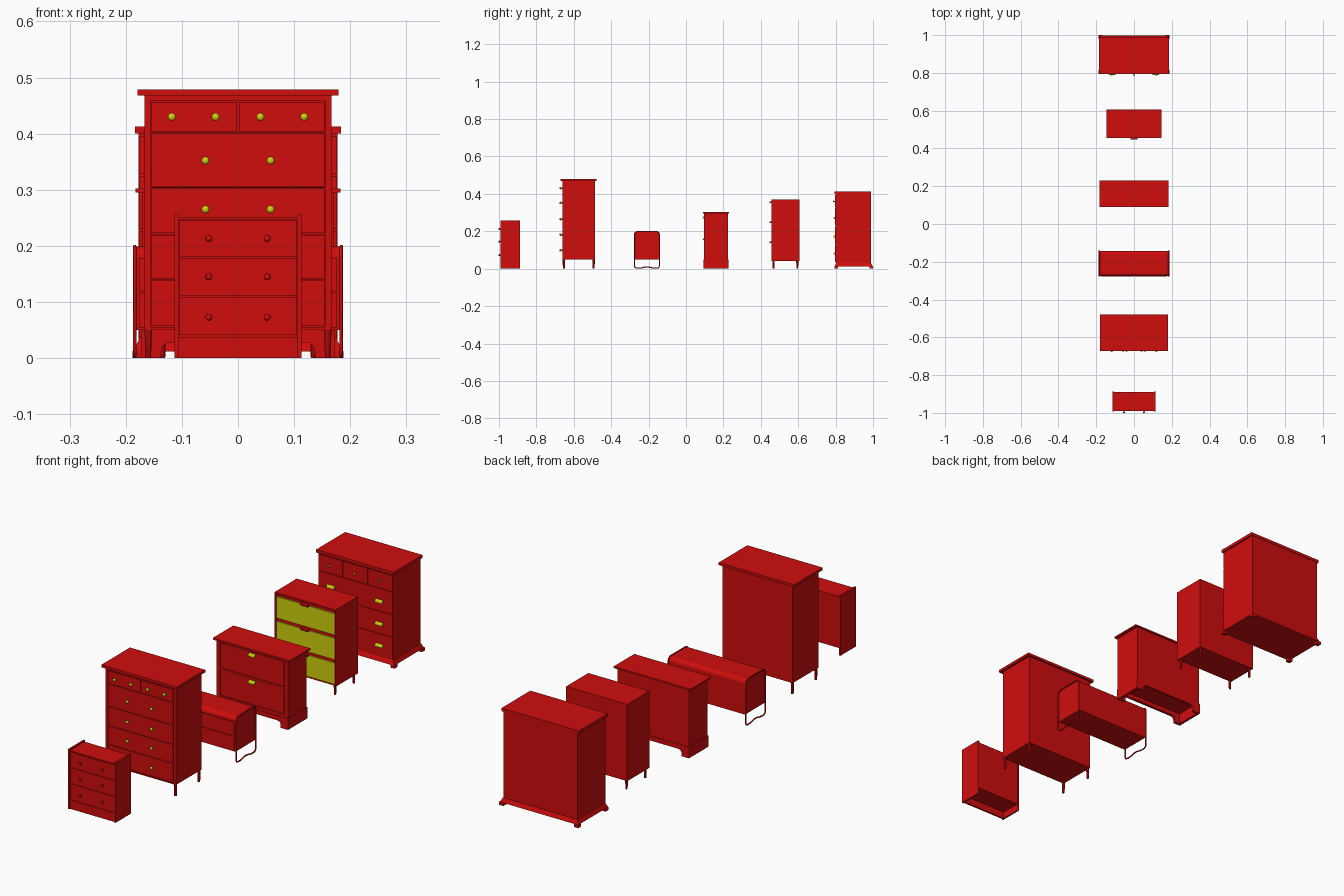
import bpy, bmesh, math
from mathutils import Vector, Matrix

if "Cube" in bpy.data.objects:
    bpy.data.objects.remove(bpy.data.objects["Cube"], do_unlink=True)


def material(name, rgb):
    m = bpy.data.materials.new(name)
    m.use_nodes = True
    m.diffuse_color = (*rgb, 1)
    m.node_tree.nodes["Principled BSDF"].inputs["Base Color"].default_value = (*rgb, 1)
    return m


RED = material("red paint", (0.63, 0.004, 0.004))
YELLOW = material("yellow paint", (0.63, 0.63, 0.004))


def finish(name, bm, mat, smooth=False):
    bmesh.ops.recalc_face_normals(bm, faces=bm.faces)
    mesh = bpy.data.meshes.new(name)
    bm.to_mesh(mesh)
    bm.free()
    mesh.materials.append(mat)
    if smooth:
        for p in mesh.polygons:
            p.use_smooth = True
    ob = bpy.data.objects.new(name, mesh)
    bpy.context.collection.objects.link(ob)
    return ob


def box(name, x, y, z, mat=RED, flare=0):
    """Box from (min, max) spans; flare widens the lower edge."""
    bm = bmesh.new()
    bmesh.ops.create_cube(bm, size=1)
    for v in bm.verts:
        px, py, pz = (s[0] if c < 0 else s[1] for s, c in zip((x, y, z), v.co))
        if v.co.z < 0:
            px += math.copysign(flare, v.co.x)
            py += math.copysign(flare, v.co.y)
        v.co = (px, py, pz)
    return finish(name, bm, mat)


def slab(name, half, y, z, mat=RED, flare=0):
    return box(name, (-half, half), y, z, mat, flare)


def prism(name, outline, axis, span):
    """Extrude a flat outline along x (outline in y,z) or y (outline in x,z)."""
    bm = bmesh.new()
    at = (lambda a, b: (span[0], a, b)) if axis == "x" else (lambda a, b: (a, span[0], b))
    face = bm.faces.new([bm.verts.new(at(*p)) for p in outline])
    ext = bmesh.ops.extrude_face_region(bm, geom=[face])
    d = span[1] - span[0]
    move = Vector((d, 0, 0) if axis == "x" else (0, d, 0))
    bmesh.ops.translate(bm, vec=move, verts=[g for g in ext["geom"] if isinstance(g, bmesh.types.BMVert)])
    return finish(name, bm, RED)


def knob(name, x, y, z, r, mat):
    """Ball knob on a short stem, in front of the face at y."""
    bm = bmesh.new()
    turn = Matrix.Translation((x, y - r * .6, z)) @ Matrix.Rotation(math.pi / 2, 4, "X")
    bmesh.ops.create_cone(bm, cap_ends=True, segments=8, radius1=r * .5, radius2=r * .5, depth=r * 1.4, matrix=turn)
    ball = Matrix.Translation((x, y - r * 1.5, z)) @ Matrix.Rotation(math.pi / 2, 4, "X") @ Matrix.Diagonal((1, 1, .7, 1))
    bmesh.ops.create_uvsphere(bm, u_segments=12, v_segments=8, radius=r, matrix=ball)
    finish(name, bm, mat, True)


def cup_pull(name, x, y, z, w):
    """Half-round cup pull."""
    arc = [(y - .009 * math.sin(a), z - .005 + .012 * math.cos(a)) for a in
           [math.pi / 2 * i / 5 for i in range(6)]]
    ob = prism(name, arc + [(y, z - .005)], "x", (x - w / 2, x + w / 2))
    ob.data.materials[0] = YELLOW


def legs(name, xs, ys, top, r):
    """Four tapered round legs."""
    for sx, side in ((1, "left"), (-1, "right")):
        for y, end in zip(ys, ("front", "back")):
            bm = bmesh.new()
            bmesh.ops.create_cone(bm, cap_ends=True, segments=10, radius1=r * .75, radius2=r, depth=top,
                                  matrix=Matrix.Translation((sx * xs, y, top / 2)))
            finish(f"{name}_{end}_{side}", bm, RED)


def frame_front(name, half, side, y, rows, back=.004):
    """Stiles and rails around drawer openings; rows are (bottom, top), top row first."""
    yy = (y, y + back)
    for s, label in ((1, "left"), (-1, "right")):
        box(f"{name}_stile_{label}", sorted((s * side, s * half)), yy, (rows[-1][0] - .003, rows[0][1] + .003))
    for i, (upper, lower) in enumerate(zip(rows, rows[1:])):
        slab(f"{name}_rail_{i}", side, yy, (lower[1] + .0015, upper[0] - .0015))


# Small chest with raised side panels and an open plinth
slab("small_chest_body", .106, (-.985, -.89), (.03, .25))
for s in (1, -1):
    box("small_chest_side", sorted((s * .106, s * .113)), (-.992, -.887), (0, .257))
slab("small_chest_plinth", .106, (-.988, -.98), (0, .038))
slab("small_chest_top", .106, (-.990, -.89), (.247, .251))
for z0, z1, zk in ((.181, .245, .213), (.112, .178, .145), (.041, .109, .073)):
    slab("small_chest_drawer", .105, (-.989, -.984), (z0, z1))
    for x in (-.052, .052):
        knob("small_chest_knob", x, -.989, zk, .006, RED)

# Tall chest on four legs
slab("tall_chest_body", .167, (-.656, -.486), (.05, .47))
slab("tall_chest_top", .179, (-.672, -.478), (.468, .479))
tall = [(.404, .456), (.306, .400), (.223, .302), (.142, .219), (.058, .138)]
frame_front("tall_chest", .167, .156, -.66, tall)
slab("tall_chest_top_rail", .167, (-.66, -.655), (.459, .469))
slab("tall_chest_bottom_rail", .167, (-.66, -.655), (.05, .055))
for x in ((-.154, -.0015), (.0015, .154)):
    box("tall_chest_small_drawer", x, (-.661, -.655), tall[0])
for x in (-.118, -.04, .04, .118):
    knob("tall_chest_knob", x, -.661, .43, .007, YELLOW)
for z, zk in zip(tall[1:], (.352, .265, .182, .098)):
    slab("tall_chest_drawer", .154, (-.661, -.655), z)
    for x in (-.058, .058):
        knob("tall_chest_knob", x, -.661, zk, .007, YELLOW)
legs("tall_chest_leg", .16, (-.653, -.494), .052, .007)

# Low sideboard between two bent tube frames
r = .018
corner = [(-.158 - r, .182), (-.262 + r + .02, .182)]
outline = [(-.276, .05), (-.142, .05)]
for cy, a0 in ((-.142 - r, 0), (-.276 + r, 90)):
    outline += [(cy + r * math.cos(math.radians(a0 + d)), .199 - r + r * math.sin(math.radians(a0 + d)))
                for d in range(0, 91, 18)]
prism("sideboard_body", outline, "x", (-.181, .181))
for z in ((.054, .116), (.119, .178)):
    for x in ((-.176, -.0015), (.0015, .176)):
        box("sideboard_drawer", x, (-.279, -.275), z)


def tube(name, points, radius):
    cu = bpy.data.curves.new(name, "CURVE")
    cu.dimensions = "3D"
    cu.bevel_depth, cu.bevel_resolution = radius, 2
    sp = cu.splines.new("POLY")
    sp.points.add(len(points) - 1)
    for p, co in zip(sp.points, points):
        p.co = (*co, 1)
    sp.use_cyclic_u = True
    cu.materials.append(RED)
    bpy.context.collection.objects.link(bpy.data.objects.new(name, cu))


top_arc = outline[2:]
bottom = [(-.276, .014), (-.272, .006), (-.264, .003)]
wave = [(-.209 + .04 * t, .003 + .007 * (1 + math.cos(math.pi * t)) / 2) for t in
        [i / 5 - 1 for i in range(11)]]
loop = top_arc + bottom + wave + [(-.418 - y, z) for y, z in reversed(bottom)]
for s, side in ((1, "left"), (-1, "right")):
    tube(f"sideboard_frame_{side}", [(s * .184, y, z) for y, z in loop], .003)

# Two-flap cabinet with arched base
slab("flap_cabinet_body", .17, (.101, .224), (.047, .297))
slab("flap_cabinet_top", .183, (.09, .23), (.295, .302))
arch = [(-.172, 0), (-.137, 0)]
arch += [(-.137 + .016 * (1 - math.cos(a)), .012 + .016 * math.sin(a)) for a in
         [math.pi / 2 * i / 4 for i in range(5)]]
arch += [(-x, z) for x, z in reversed(arch)] + [(.172, .048), (-.172, .048)]
prism("flap_cabinet_front_base", arch, "y", (.094, .106))
prism("flap_cabinet_back_base", arch, "y", (.216, .226))
for s in (1, -1):
    box("flap_cabinet_side_base", sorted((s * .16, s * .172)), (.106, .216), (0, .048))
flaps = [(.18, .286), (.064, .17)]
frame_front("flap_cabinet", .17, .153, .096, flaps, .006)
slab("flap_cabinet_top_rail", .17, (.096, .102), (.288, .296))
slab("flap_cabinet_bottom_rail", .17, (.096, .102), (.047, .061))
for z, zk in zip(flaps, (.274, .158)):
    slab("flap_cabinet_flap", .151, (.098, .102), z)
    cup_pull("flap_cabinet_pull", 0, .098, zk, .03)

# Yellow-fronted chest on four legs
slab("yellow_chest_body", .145, (.462, .606), (.04, .37))
for s in (1, -1):
    box("yellow_chest_stile", sorted((s * .139, s * .145)), (.456, .463), (.04, .37))
slab("yellow_chest_top_edge", .139, (.456, .463), (.364, .37))
for z in (.048, .154, .26):
    slab("yellow_chest_drawer", .138, (.457, .463), (z, z + .092), YELLOW)
    slab("yellow_chest_pull", .018, (.447, .46), (z + .09, z + .098))
legs("yellow_chest_leg", .134, (.468, .595), .042, .006)

# Large chest with moulded base
slab("large_chest_body", .177, (.801, .988), (.03, .405))
slab("large_chest_top", .184, (.794, .99), (.4, .413))
slab("large_chest_base", .178, (.802, .99), (.012, .03), flare=.008)
for x in ((-.188, -.168), (.168, .188)):
    for y in ((.794, .814), (.98, 1.0)):
        box("large_chest_foot", x, y, (0, .013))
for x in (-.119, 0, .119):
    box("large_chest_small_drawer", (x - .057, x + .057), (.797, .802), (.328, .395))
    knob("large_chest_knob", x, .797, .36, .005, YELLOW)
for z, zk in zip(((.23, .324), (.133, .226), (.036, .129)), (.265, .168, .075)):
    slab("large_chest_drawer", .176, (.797, .802), z)
    for x in (-.115, .115):
        cup_pull("large_chest_pull", x, .797, zk + .005, .035)
